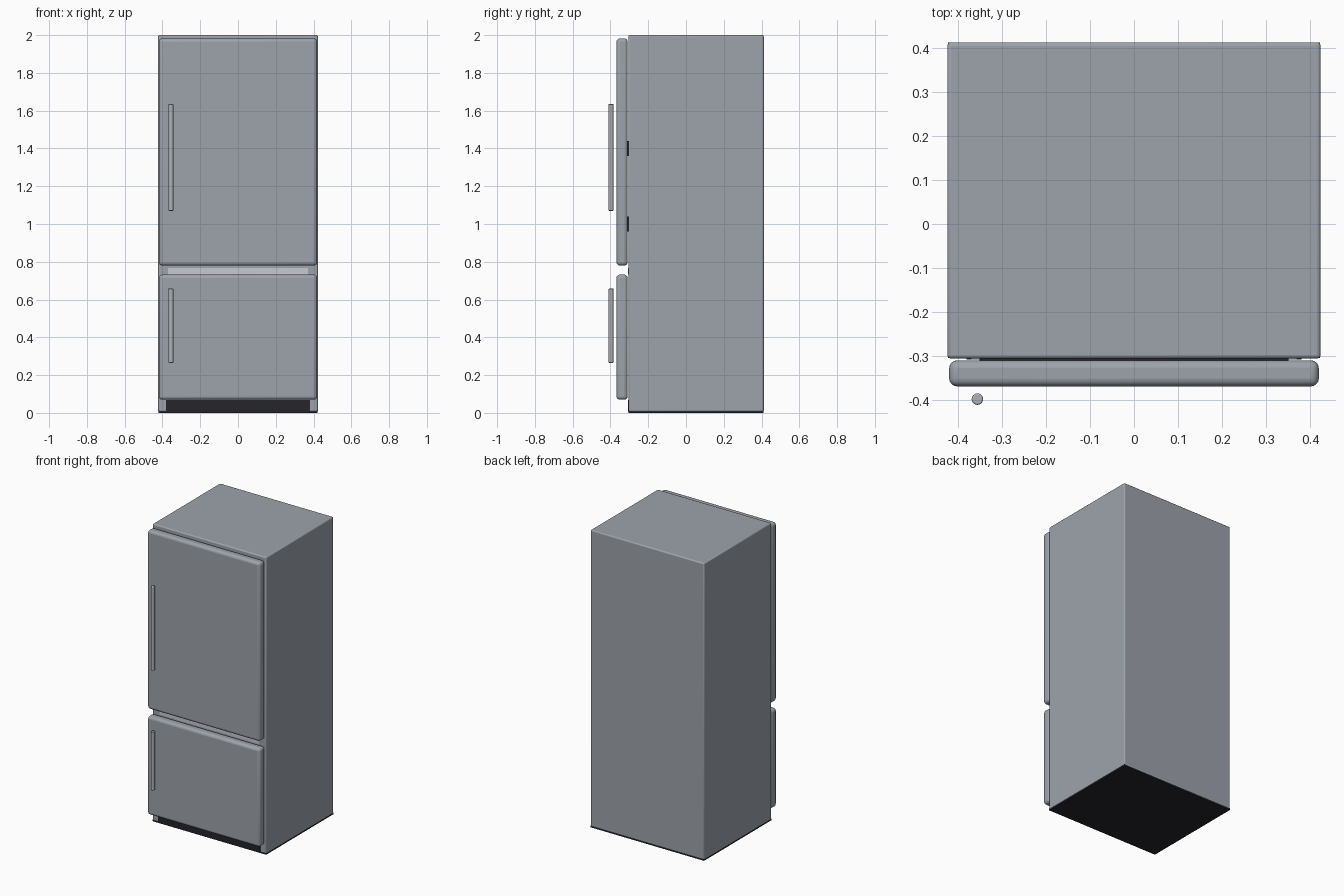
import bpy
import bmesh
import math
from mathutils import Vector

cube = bpy.data.objects.get("Cube")
if cube:
    bpy.data.objects.remove(cube, do_unlink=True)


def material(name, rgb):
    mat = bpy.data.materials.new(name)
    mat.use_nodes = True
    colour = (*rgb, 1.0)
    mat.diffuse_color = colour
    mat.node_tree.nodes["Principled BSDF"].inputs["Base Color"].default_value = colour
    return mat


steel = material("brushed steel", (0.34, 0.37, 0.41))
handle_steel = material("handle steel", (0.42, 0.44, 0.47))
trim = material("pale trim", (0.58, 0.58, 0.64))
black = material("black plastic", (0.018, 0.018, 0.024))


def finish(obj, mat, bevel=0, segments=3):
    obj.data.materials.append(mat)
    if bevel:
        mod = obj.modifiers.new("rounded edges", "BEVEL")
        mod.width = bevel
        mod.segments = segments
        mod.limit_method = "ANGLE"
    bpy.ops.object.select_all(action="DESELECT")
    obj.select_set(True)
    bpy.context.view_layer.objects.active = obj
    bpy.ops.object.shade_smooth_by_angle(angle=math.radians(40))
    return obj


def box(name, low, high, mat, bevel=0, segments=3):
    low, high = Vector(low), Vector(high)
    bm = bmesh.new()
    bmesh.ops.create_cube(bm, size=1)
    for v in bm.verts:
        v.co = (low + high) / 2 + v.co * (high - low)
    mesh = bpy.data.meshes.new(name)
    bm.to_mesh(mesh)
    bm.free()
    obj = bpy.data.objects.new(name, mesh)
    bpy.context.collection.objects.link(obj)
    return finish(obj, mat, bevel, segments)


def handle(name, bottom, top):
    bpy.ops.mesh.primitive_cylinder_add(
        vertices=24, radius=0.013, depth=top - bottom,
        location=(-0.355, -0.397, (bottom + top) / 2))
    obj = bpy.context.object
    obj.name = name
    return finish(obj, handle_steel, 0.003, 2)


# Cabinet standing on a dark base plate
box("cabinet", (-0.423, -0.305, 0.006), (0.423, 0.412, 2), steel, 0.008)
box("base_plate", (-0.422, -0.304, 0), (0.422, 0.411, 0.012), black)
box("kick_plate", (-0.38, -0.307, 0.008), (0.38, -0.29, 0.068), black)

# Divider between the compartments and gaskets behind the upper door
box("divider_strip", (-0.37, -0.307, 0.732), (0.37, -0.29, 0.766), trim)
for name, z in (("lower_gasket", 1.0), ("upper_gasket", 1.4)):
    box(name, (-0.35, -0.311, z - 0.04), (0.35, -0.29, z + 0.04), black)

# Doors and their bar handles
for name, bottom, top in (("upper_door", 0.78, 1.982), ("lower_door", 0.07, 0.732)):
    box(name, (-0.419, -0.368, bottom), (0.419, -0.309, top), steel, 0.018, 4)
handle("upper_handle", 1.07, 1.635)
handle("lower_handle", 0.265, 0.658)
